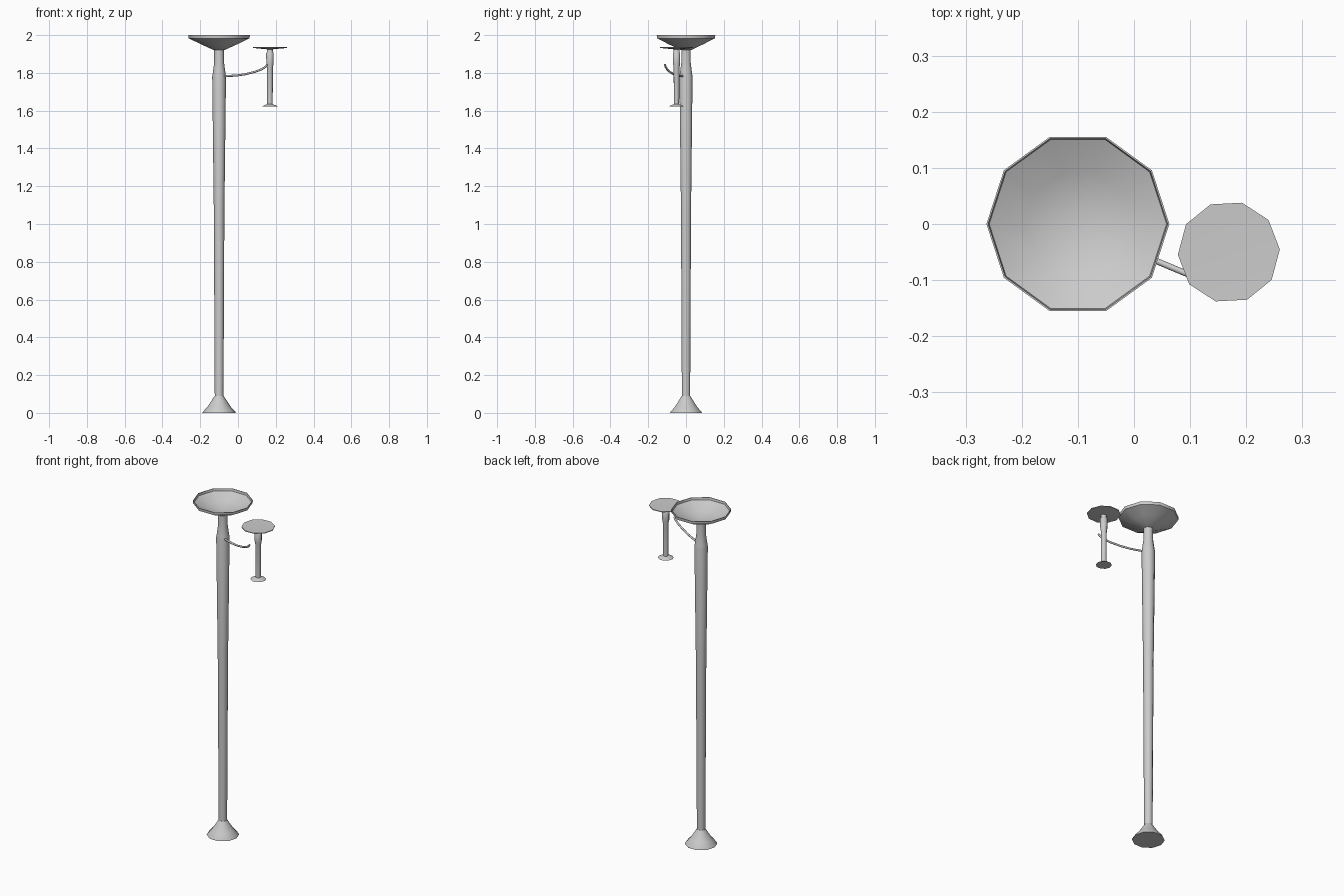
import bpy, bmesh, math
from mathutils import Vector

if "Cube" in bpy.data.objects:
    bpy.data.objects.remove(bpy.data.objects["Cube"])

SIDES = 10


def finish(name, bm, loc=(0, 0, 0), angle=35):
    bmesh.ops.recalc_face_normals(bm, faces=bm.faces)
    mesh = bpy.data.meshes.new(name)
    bm.to_mesh(mesh)
    bm.free()
    obj = bpy.data.objects.new(name, mesh)
    obj.location = loc
    bpy.context.collection.objects.link(obj)
    bpy.ops.object.select_all(action='DESELECT')
    obj.select_set(True)
    bpy.context.view_layer.objects.active = obj
    bpy.ops.object.shade_smooth_by_angle(angle=math.radians(angle))
    return obj


def loft(bm, rings):
    # A ring of one vertex is a pole, closed with triangles
    for a, b in zip(rings, rings[1:]):
        n = max(len(a), len(b))
        for i in range(n):
            j = (i + 1) % n
            if len(a) == 1:
                bm.faces.new((a[0], b[j], b[i]))
            elif len(b) == 1:
                bm.faces.new((a[i], a[j], b[0]))
            else:
                bm.faces.new((a[i], a[j], b[j], b[i]))


def lathe(name, profile, x, y, turn=0.0, angle=40):
    bm = bmesh.new()
    rings = []
    for r, z in profile:
        if r == 0:
            rings.append([bm.verts.new((0, 0, z))])
        else:
            rings.append([bm.verts.new((r * math.cos(turn + math.tau * i / SIDES),
                                        r * math.sin(turn + math.tau * i / SIDES), z))
                          for i in range(SIDES)])
    loft(bm, rings)
    return finish(name, bm, (x, y, 0), angle)


def tube(name, path, radius, sides=8):
    bm = bmesh.new()
    pts = [Vector(p) for p in path]
    rings = []
    for k, p in enumerate(pts):
        d = (pts[min(k + 1, len(pts) - 1)] - pts[max(k - 1, 0)]).normalized()
        u = d.cross(Vector((0, 0, 1))).normalized()
        v = u.cross(d)
        rings.append([bm.verts.new(p + radius * (u * math.cos(math.tau * i / sides)
                                                 + v * math.sin(math.tau * i / sides)))
                      for i in range(sides)])
    loft(bm, [[bm.verts.new(pts[0])]] + rings + [[bm.verts.new(pts[-1])]])
    return finish(name, bm, angle=50)


# Main lamp: flared foot, pole widening upward, open dish
PX, PY = -0.10, 0.0
lathe("base", [(0, 0), (0.088, 0), (0.086, 0.006), (0.062, 0.032), (0.042, 0.062),
               (0.024, 0.09), (0, 0.09)], PX, PY)
lathe("pole", [(0, 0.085), (0.023, 0.085), (0.028, 1.07), (0.0365, 1.78),
               (0.034, 1.795), (0.026, 1.855), (0.026, 1.925), (0, 1.925)],
      PX, PY)
lathe("bowl", [(0, 1.92), (0.027, 1.92), (0.095, 1.951), (0.161, 1.983), (0.163, 2.0),
               (0.160, 2.0), (0.158, 1.986), (0.095, 1.955), (0, 1.928)], PX, PY)

# Small side lamp
SX, SY, TURN = 0.169, -0.05, math.radians(3)
lathe("reading_foot", [(0, 1.621), (0.043, 1.621), (0.035, 1.626), (0.016, 1.634),
                       (0, 1.634)], SX, SY, TURN)
lathe("reading_stem", [(0, 1.63), (0.0145, 1.63), (0.016, 1.83), (0.019, 1.845),
                       (0.020, 1.905), (0.016, 1.91), (0.016, 1.927), (0, 1.927)],
      SX, SY, TURN)
lathe("reading_shade", [(0, 1.925), (0.017, 1.925), (0.091, 1.932), (0.091, 1.936),
                        (0.088, 1.936), (0, 1.930)], SX, SY, TURN)

# Curved arm reaching from the pole
tube("arm", [(-0.09, -0.01, 1.783), (-0.065, -0.022, 1.783), (-0.01, -0.046, 1.786),
             (0.04, -0.066, 1.793), (0.09, -0.087, 1.806), (0.125, -0.100, 1.819),
             (0.146, -0.108, 1.832), (0.155, -0.111, 1.845)], 0.0055)
